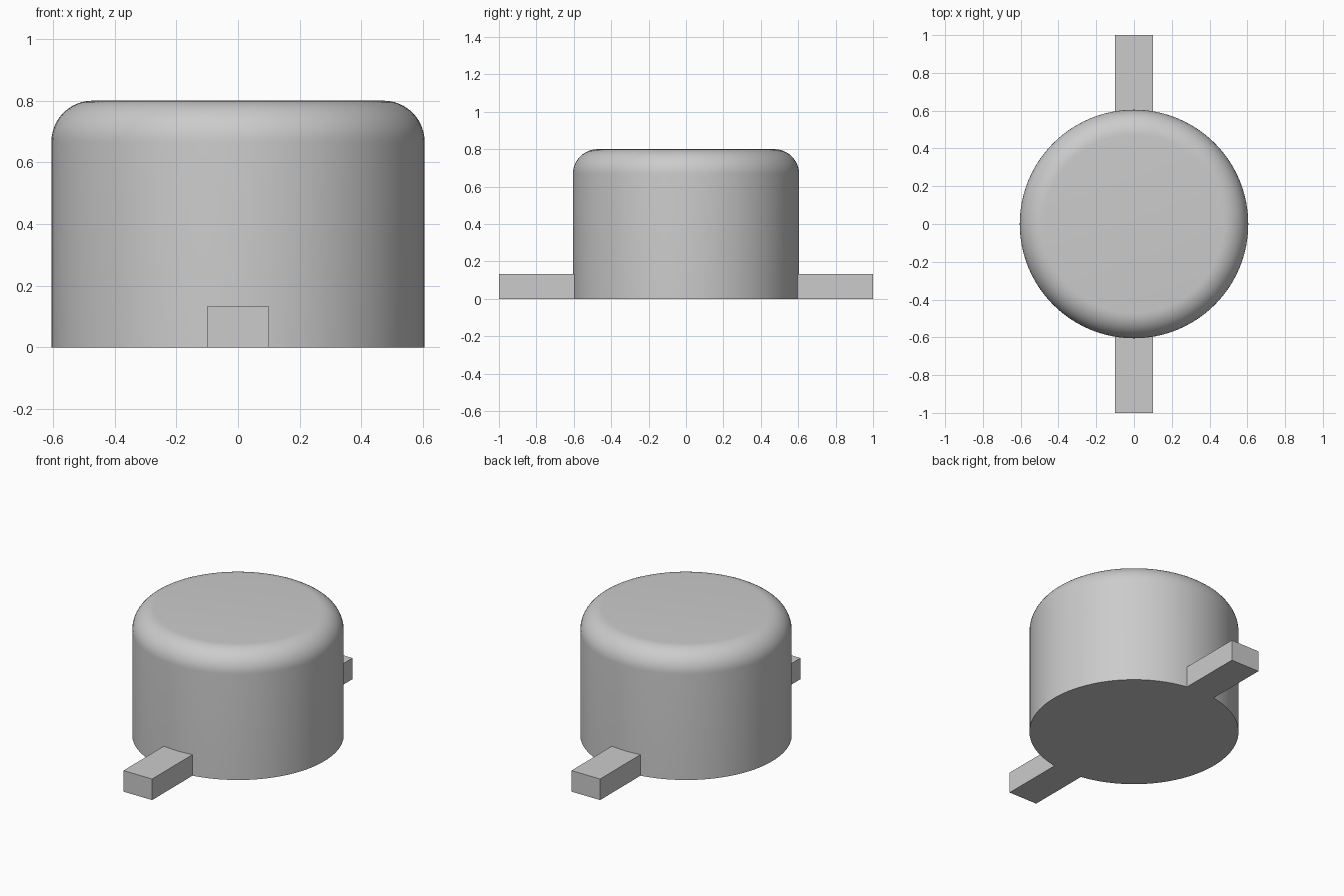
import bpy, bmesh, math
from mathutils import Matrix, Vector

cube = bpy.data.objects.get("Cube")
if cube:
    bpy.data.objects.remove(cube, do_unlink=True)

RADIUS, HEIGHT, ROUND = 0.605, 0.8, 0.133
TAB_WIDTH, TAB_HEIGHT, TAB_START, TAB_END = 0.2, 0.133, 0.59, 1.0

grey = bpy.data.materials.new("light grey")
grey.use_nodes = True
colour = (0.6, 0.6, 0.6, 1)
grey.diffuse_color = colour
grey.node_tree.nodes["Principled BSDF"].inputs["Base Color"].default_value = colour


def add_part(name, bm):
    mesh = bpy.data.meshes.new(name)
    bm.to_mesh(mesh)
    bm.free()
    mesh.materials.append(grey)
    part = bpy.data.objects.new(name, mesh)
    bpy.context.collection.objects.link(part)
    return part


# Round body with a softly rounded top rim
bm = bmesh.new()
bmesh.ops.create_cone(bm, cap_ends=True, segments=96, radius1=RADIUS,
                      radius2=RADIUS, depth=HEIGHT,
                      matrix=Matrix.Translation((0, 0, HEIGHT / 2)))
rim = [e for e in bm.edges if all(v.co.z > HEIGHT / 2 for v in e.verts)]
bmesh.ops.bevel(bm, geom=rim, offset=ROUND, segments=12, profile=0.5,
                affect='EDGES')
body = add_part("round_body", bm)
bpy.context.view_layer.objects.active = body
body.select_set(True)
bpy.ops.object.shade_smooth_by_angle(angle=math.radians(30))
body.select_set(False)

# Flat terminal tabs, front and back
for name, side in (("front_tab", -1), ("back_tab", 1)):
    bm = bmesh.new()
    centre = Vector((0, side * (TAB_START + TAB_END) / 2, TAB_HEIGHT / 2))
    size = Vector((TAB_WIDTH, TAB_END - TAB_START, TAB_HEIGHT))
    bmesh.ops.create_cube(bm, size=1, matrix=Matrix.LocRotScale(centre, None, size))
    add_part(name, bm)
